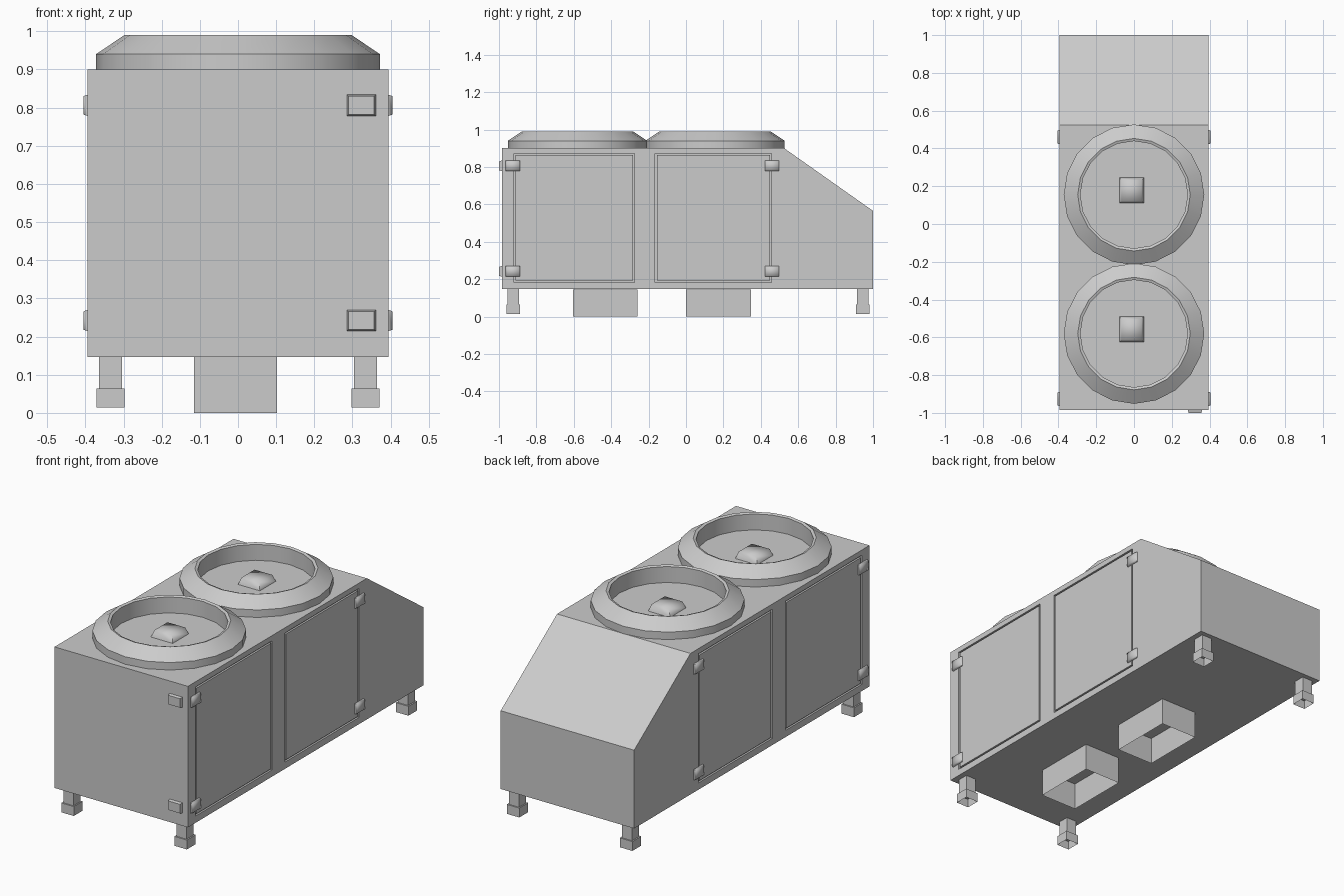
import bpy, bmesh, math

if "Cube" in bpy.data.objects:
    bpy.data.objects.remove(bpy.data.objects["Cube"])


def make(name, bm):
    bmesh.ops.recalc_face_normals(bm, faces=bm.faces)
    me = bpy.data.meshes.new(name)
    bm.to_mesh(me)
    bm.free()
    ob = bpy.data.objects.new(name, me)
    bpy.context.collection.objects.link(ob)
    return ob


def smooth(ob, angle):
    bpy.ops.object.select_all(action='DESELECT')
    ob.select_set(True)
    bpy.context.view_layer.objects.active = ob
    bpy.ops.object.shade_smooth_by_angle(angle=math.radians(angle))


def box(name, lo, hi, open_bottom=False):
    bm = bmesh.new()
    bmesh.ops.create_cube(bm, size=1)
    for v in bm.verts:
        v.co = [(a + b) / 2 + c * (b - a) for a, b, c in zip(lo, hi, v.co)]
    ob = make(name, bm)
    if open_bottom:
        bm = bmesh.new()
        bm.from_mesh(ob.data)
        low = [f for f in bm.faces if f.normal.z < -0.9]
        bmesh.ops.delete(bm, geom=low, context='FACES_ONLY')
        bm.to_mesh(ob.data)
        bm.free()
    return ob


def pillow(name, lo, hi, width, taper_axis, side):
    # box with its outer face drawn in, then softly shaded
    ob = box(name, lo, hi)
    mid = [(a + b) / 2 for a, b in zip(lo, hi)]
    for v in ob.data.vertices:
        if (v.co[taper_axis] - mid[taper_axis]) * side > 0:
            for i in range(3):
                if i != taper_axis:
                    v.co[i] += math.copysign(width, mid[i] - v.co[i])
    smooth(ob, 75)
    return ob


# Cabinet: side profile extruded across the width
W = 0.394
profile = [(-0.985, 0.147), (1.0, 0.147), (1.0, 0.565), (0.525, 0.90), (-0.985, 0.90)]
bm = bmesh.new()
face = bm.faces.new([bm.verts.new((-W, y, z)) for y, z in profile])
ext = bmesh.ops.extrude_face_region(bm, geom=[face])
for v in ext['geom']:
    if isinstance(v, bmesh.types.BMVert):
        v.co.x = W
cabinet = make("cabinet", bm)

# Doors: shallow pockets in both sides, each refilled leaving a narrow gap
doors = [(-0.92, -0.275), (-0.165, 0.458)]
gap, depth = 0.009, 0.01
cutters = []
for s in (-1, 1):
    for y0, y1 in doors:
        x0, x1 = sorted((s * (W - depth), s * (W + 0.02)))
        cut = box("door_cutter", (x0, y0, 0.183), (x1, y1, 0.872))
        mod = cabinet.modifiers.new("pocket", 'BOOLEAN')
        mod.object = cut
        mod.solver = 'EXACT'
        cutters.append(cut)
bpy.context.view_layer.objects.active = cabinet
for m in list(cabinet.modifiers):
    bpy.ops.object.modifier_apply(modifier=m.name)
for c in cutters:
    bpy.data.objects.remove(c)
for s in (-1, 1):
    for y0, y1 in doors:
        x0, x1 = sorted((s * (W - depth), s * W))
        box("door_panel", (x0, y0 + gap, 0.183 + gap), (x1, y1 - gap, 0.872 - gap))

# Hinges on both sides and on the front
for z in (0.806, 0.242):
    for s in (-1, 1):
        for y in (-0.926, 0.46):
            x0, x1 = sorted((s * W, s * (W + 0.011)))
            pillow("side_hinge", (x0, y - 0.038, z - 0.028), (x1, y + 0.038, z + 0.028), 0.004, 0, s)
    pillow("front_hinge", (0.285, -1.0, z - 0.028), (0.361, -0.985, z + 0.028), 0.004, 1, -1)

# Fan rings with hubs
ring = [(0.372, 0.90), (0.372, 0.94), (0.298, 0.99), (0.284, 0.985), (0.284, 0.90)]
N = 20
for cy in (0.155, -0.58):
    bm = bmesh.new()
    loops = []
    for r, z in ring:
        loops.append([bm.verts.new((r * math.cos(2 * math.pi * i / N),
                                    cy + r * math.sin(2 * math.pi * i / N), z)) for i in range(N)])
    for k in range(len(ring)):
        a, b = loops[k], loops[(k + 1) % len(ring)]
        for i in range(N):
            j = (i + 1) % N
            bm.faces.new((a[i], a[j], b[j], b[i]))
    smooth(make("fan_ring", bm), 30)
    pillow("fan_hub", (-0.077, cy - 0.045, 0.90), (0.052, cy + 0.09, 0.935), 0.012, 2, 1)

# Legs with open-bottomed foot caps
for x in (-0.334, 0.334):
    for y in (-0.924, 0.945):
        box("leg", (x - 0.03, y - 0.03, 0.055), (x + 0.03, y + 0.03, 0.147))
        box("foot", (x - 0.037, y - 0.037, 0.014), (x + 0.037, y + 0.037, 0.064), True)

# Open ducts underneath
for y0, y1 in ((-0.605, -0.258), (0.0, 0.347)):
    box("duct", (-0.115, y0, 0.0), (0.102, y1, 0.146), True)
